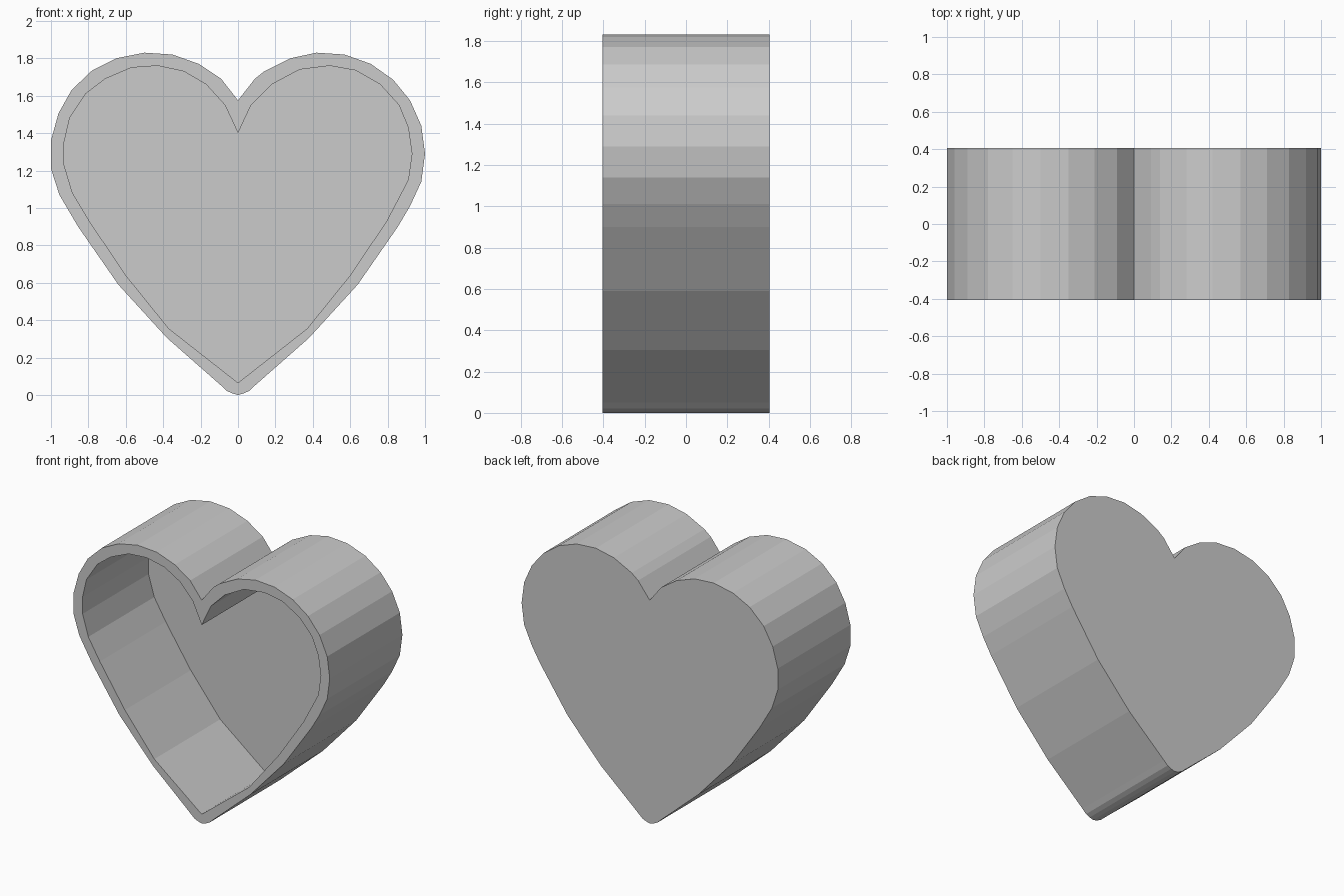
import bpy
import bmesh

if "Cube" in bpy.data.objects:
    bpy.data.objects.remove(bpy.data.objects["Cube"])


def heart_prism(name, profile, y0, y1):
    """Extrude a closed x-z profile along y."""
    bm = bmesh.new()
    face = bm.faces.new([bm.verts.new((x, y0, z)) for x, z in profile])
    ext = bmesh.ops.extrude_face_region(bm, geom=[face])
    verts = [g for g in ext["geom"] if isinstance(g, bmesh.types.BMVert)]
    bmesh.ops.translate(bm, verts=verts, vec=(0, y1 - y0, 0))
    bmesh.ops.recalc_face_normals(bm, faces=bm.faces)
    mesh = bpy.data.meshes.new(name)
    bm.to_mesh(mesh)
    bm.free()
    obj = bpy.data.objects.new(name, mesh)
    bpy.context.collection.objects.link(obj)
    return obj


# Shared lower flanks, right side from the tip upwards
outer_low = [(0.03, 0.008), (0.06, 0.022), (0.09, 0.05),
             (0.38, 0.305), (0.64, 0.59), (0.855, 0.90)]
inner_low = [(0.37, 0.355), (0.60, 0.64), (0.795, 0.93)]

# Slightly different facets on the two lobes
outer_right = [(0.92, 1.01), (0.98, 1.14), (1.0, 1.29), (0.98, 1.44),
               (0.92, 1.575), (0.83, 1.685), (0.71, 1.77), (0.57, 1.82),
               (0.42, 1.83), (0.28, 1.80), (0.14, 1.73), (0.09, 1.69)]
outer_left = [(-0.09, 1.69), (-0.21, 1.77), (-0.35, 1.82), (-0.50, 1.83),
              (-0.65, 1.80), (-0.78, 1.735), (-0.89, 1.63), (-0.96, 1.505),
              (-1.0, 1.36), (-1.0, 1.21), (-0.955, 1.07)]
inner_right = [(0.91, 1.15), (0.93, 1.29), (0.91, 1.43), (0.86, 1.55),
               (0.76, 1.66), (0.63, 1.735), (0.49, 1.76), (0.33, 1.74),
               (0.18, 1.66), (0.07, 1.55)]
inner_left = [(-0.07, 1.55), (-0.17, 1.66), (-0.29, 1.73), (-0.43, 1.76),
              (-0.57, 1.75), (-0.71, 1.69), (-0.815, 1.61), (-0.90, 1.48),
              (-0.93, 1.35), (-0.93, 1.23), (-0.885, 1.08)]


def closed(tip, low, right, cleft, left):
    return ([tip] + low + right + [cleft] + left
            + [(-x, z) for x, z in reversed(low)])


outer = closed((0, 0), outer_low, outer_right, (0, 1.575), outer_left)
inner = closed((0, 0.065), inner_low, inner_right, (0, 1.40), inner_left)

# Heart-shaped box, hollowed from the front and closed at the back
box = heart_prism("heart_box", outer, -0.405, 0.405)
cavity = heart_prism("cavity_cutter", inner, -0.6, 0.33)
cut = box.modifiers.new("Hollow", "BOOLEAN")
cut.operation = "DIFFERENCE"
cut.solver = "EXACT"
cut.object = cavity
bpy.context.view_layer.objects.active = box
bpy.ops.object.modifier_apply(modifier=cut.name)
bpy.data.objects.remove(cavity)
